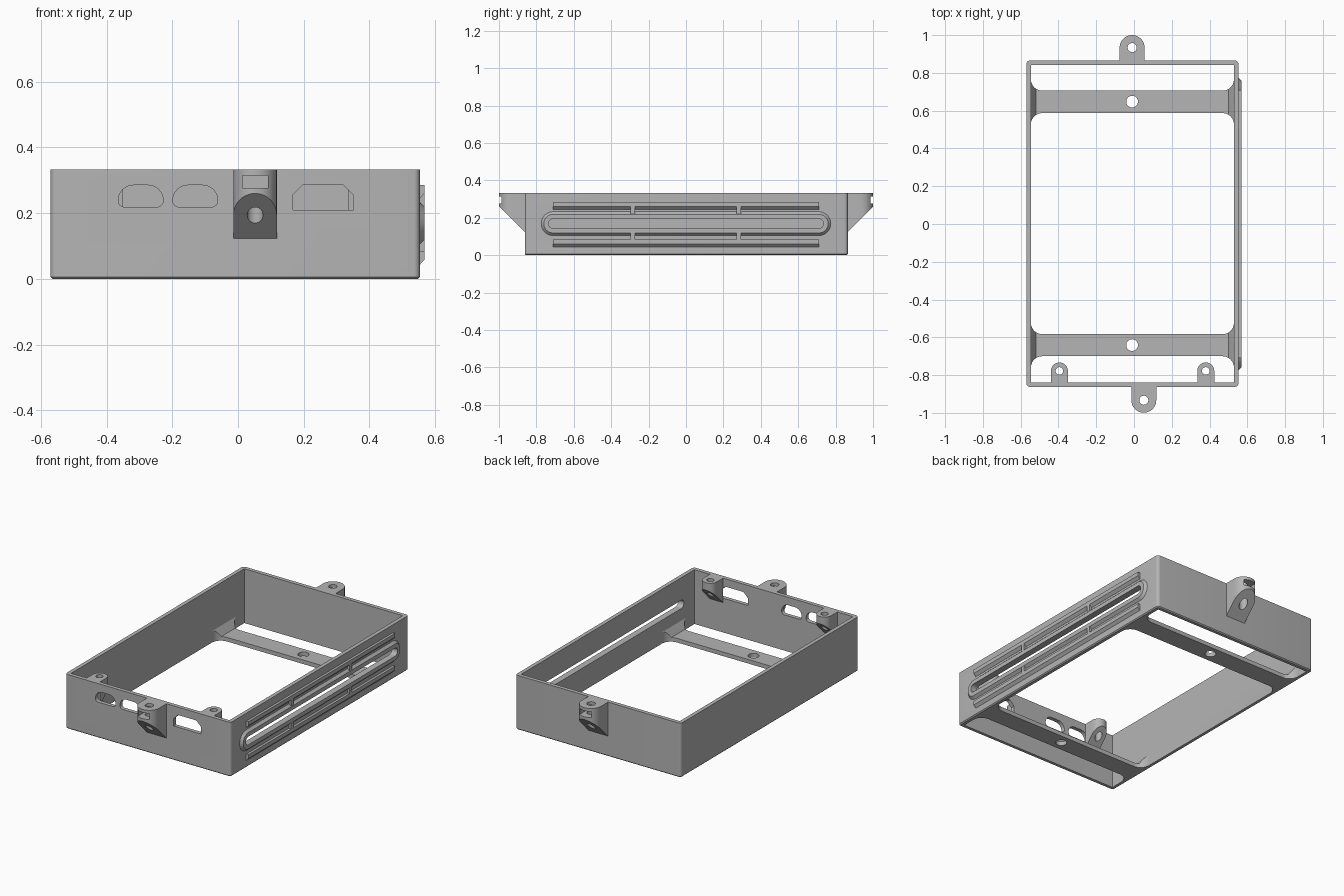
import bpy, bmesh
from math import sin, cos, pi, radians

cube = bpy.data.objects.get("Cube")
if cube:
    bpy.data.objects.remove(cube, do_unlink=True)

GREY = (0.46, 0.46, 0.46, 1)
mat = bpy.data.materials.new("plain grey plastic")
mat.use_nodes = True
mat.diffuse_color = GREY
mat.node_tree.nodes["Principled BSDF"].inputs["Base Color"].default_value = GREY

# Main dimensions
X0, X1, Y0, Y1, H = -0.57, 0.553, -0.862, 0.865, 0.333
WALL, FLOOR = 0.024, 0.025
IX0, IX1, IY0, IY1 = X0 + WALL, X1 - WALL, Y0 + WALL, Y1 - WALL


def rrect(a0, a1, b0, b1, radii=(0, 0, 0, 0), segs=10):
    """Rectangle outline; radii for the low-low, high-low, high-high, low-high corners."""
    corners = [(a0, b0, 1, 1), (a1, b0, -1, 1), (a1, b1, -1, -1), (a0, b1, 1, -1)]
    pts = []
    for i, ((a, b, sa, sb), r) in enumerate(zip(corners, radii)):
        steps = segs if r else 0
        for k in range(steps + 1):
            t = pi + i * pi / 2 + (k / steps * pi / 2 if steps else 0)
            p = (a + sa * r + r * cos(t), b + sb * r + r * sin(t))
            if not r:
                p = (a, b)
            if not pts or abs(p[0] - pts[-1][0]) + abs(p[1] - pts[-1][1]) > 1e-5:
                pts.append(p)
    if abs(pts[0][0] - pts[-1][0]) + abs(pts[0][1] - pts[-1][1]) < 1e-5:
        pts.pop()
    return pts


def circle(a, b, r, n=32):
    return [(a + r * cos(2 * pi * k / n), b + r * sin(2 * pi * k / n)) for k in range(n)]


PLACE = {"X": lambda a, b, d: (d, a, b),
         "Y": lambda a, b, d: (a, d, b),
         "Z": lambda a, b, d: (a, b, d)}


def loft(name, axis, sections):
    """Solid through outlines of equal length, each at a depth along the axis."""
    bm = bmesh.new()
    rings = [[bm.verts.new(PLACE[axis](a, b, d)) for a, b in pts] for d, pts in sections]
    for lo, hi in zip(rings, rings[1:]):
        for k in range(len(lo)):
            j = (k + 1) % len(lo)
            bm.faces.new((lo[k], lo[j], hi[j], hi[k]))
    bm.faces.new(rings[0])
    bm.faces.new(rings[-1])
    bmesh.ops.recalc_face_normals(bm, faces=bm.faces)
    me = bpy.data.meshes.new(name)
    bm.to_mesh(me)
    bm.free()
    me.materials.append(mat)
    ob = bpy.data.objects.new(name, me)
    bpy.context.scene.collection.objects.link(ob)
    return ob


def prism(name, axis, pts, d0, d1):
    return loft(name, axis, [(d0, pts), (d1, pts)])


def cut(ob, axis, pts, d0, d1):
    """Subtract a prism from the object."""
    tool = prism("cutter", axis, pts, d0, d1)
    tool.hide_render = True
    mod = ob.modifiers.new("cut", "BOOLEAN")
    mod.operation, mod.solver, mod.object = "DIFFERENCE", "EXACT", tool
    bpy.context.view_layer.update()
    dg = bpy.context.evaluated_depsgraph_get()
    me = bpy.data.meshes.new_from_object(ob.evaluated_get(dg))
    ob.modifiers.clear()
    ob.data = me
    bpy.data.objects.remove(tool, do_unlink=True)


parts = []

# Frame shell with eased bottom edge
C = 0.006
outline = rrect(X0, X1, Y0, Y1, (0.018,) * 4, 6)
inset = rrect(X0 + C, X1 - C, Y0 + C, Y1 - C, (0.012,) * 4, 6)
frame = loft("frame", "Z", [(0, inset), (C, outline), (H, outline)])
parts.append(frame)

# Cavity, sloping where the floor meets the long walls
S = 0.028
cut(frame, "Y", [(IX0 + S, FLOOR), (IX1 - S, FLOOR), (IX1, FLOOR + 0.045), (IX1, 1),
                 (IX0, 1), (IX0, FLOOR + 0.045)], IY0, IY1)

# Floor openings that leave two crossbars
F = 0.06
for y0, y1, radii in ((-0.583, 0.587, (F,) * 4),
                      (IY0, -0.70, (0, 0, F, F)),
                      (0.706, IY1, (F, F, 0, 0))):
    cut(frame, "Z", rrect(IX0, IX1, y0, y1, radii), -0.1, 0.12)
for y in (-0.641, 0.648):
    cut(frame, "Z", circle(-0.01, y, 0.031), -0.1, 0.2)

# Front ports
for x0 in (-0.364, -0.198):
    cut(frame, "Y", rrect(x0, x0 + 0.136, 0.219, 0.285, (0.018, 0.018, 0.045, 0.045), 8),
        Y0 - 0.1, IY0 + 0.02)
cut(frame, "Y", rrect(0.167, 0.351, 0.21, 0.285, (0, 0, 0.03, 0.03), 1), Y0 - 0.1, IY0 + 0.02)


# Rounded lugs with sloping undersides
def lug(name, cx, wall, side, r, reach, hole, tip, slot):
    cy, end = wall + side * reach, wall + side * (reach + r)
    lo, hi = sorted((wall, end))
    radii = (r, r, 0, 0) if side < 0 else (0, 0, r, r)
    ob = prism(name, "Z", rrect(cx - r, cx + r, lo, hi, radii), 0.05, H)
    out, drop = end + side * 0.1, H - tip
    slope = [(wall - side * 0.1, drop - reach - r - 0.1), (out, drop + 0.1), (out, -0.5),
             (wall - side * 0.1, -0.5)]
    cut(ob, "X", slope, cx - 0.2, cx + 0.2)
    cut(ob, "Z", circle(cx, cy, hole), -0.1, 0.5)
    if slot:
        a, b = sorted((cy - side * 0.039, out))
        cut(ob, "Y", rrect(cx - 0.039, cx + 0.039, 0.277, 0.314), a, b)
    parts.append(ob)


lug("front_mounting_lug", 0.052, Y0, -1, 0.066, 0.071, 0.024, 0.073, True)
lug("back_mounting_lug", -0.01, Y1, 1, 0.066, 0.069, 0.024, 0.073, True)
lug("right_inner_post", -0.395, IY0, 1, 0.045, 0.06, 0.02, 0.045, False)
lug("left_inner_post", 0.38, IY0, 1, 0.045, 0.06, 0.02, 0.045, False)

# Raised ring around the long side slot
ZC, OUT = 0.169, 0.568


def stadium(r):
    return rrect(-0.71 - r, 0.71 + r, ZC - r, ZC + r, (r,) * 4)


ring = loft("side_slot_ring", "X", [(X1, stadium(0.064)), (OUT, stadium(0.05))])
parts.append(ring)
for ob in (frame, ring):
    cut(ob, "X", stadium(0.025), IX1 - 0.05, OUT + 0.05)

# Side rails and the short ribs joining them to the ring
for label, top in (("upper", 0.285), ("lower", 0.083)):
    profile = [(X1, top), (OUT, top), (OUT, top - 0.024), (X1, top - 0.04)]
    parts.append(prism(label + "_side_rail", "Y", profile, -0.71, 0.71))
for label, z0, z1 in (("upper", 0.22, 0.262), ("lower", 0.081, 0.118)):
    for end, y in (("front", -0.285), ("back", 0.282)):
        parts.append(prism(f"{label}_{end}_rib", "X",
                           rrect(y - 0.011, y + 0.011, z0, z1), X1, OUT))

# Smooth the rounded surfaces, keep edges crisp
bpy.ops.object.select_all(action="DESELECT")
for ob in parts:
    ob.select_set(True)
bpy.context.view_layer.objects.active = frame
bpy.ops.object.shade_smooth_by_angle(angle=radians(30))
